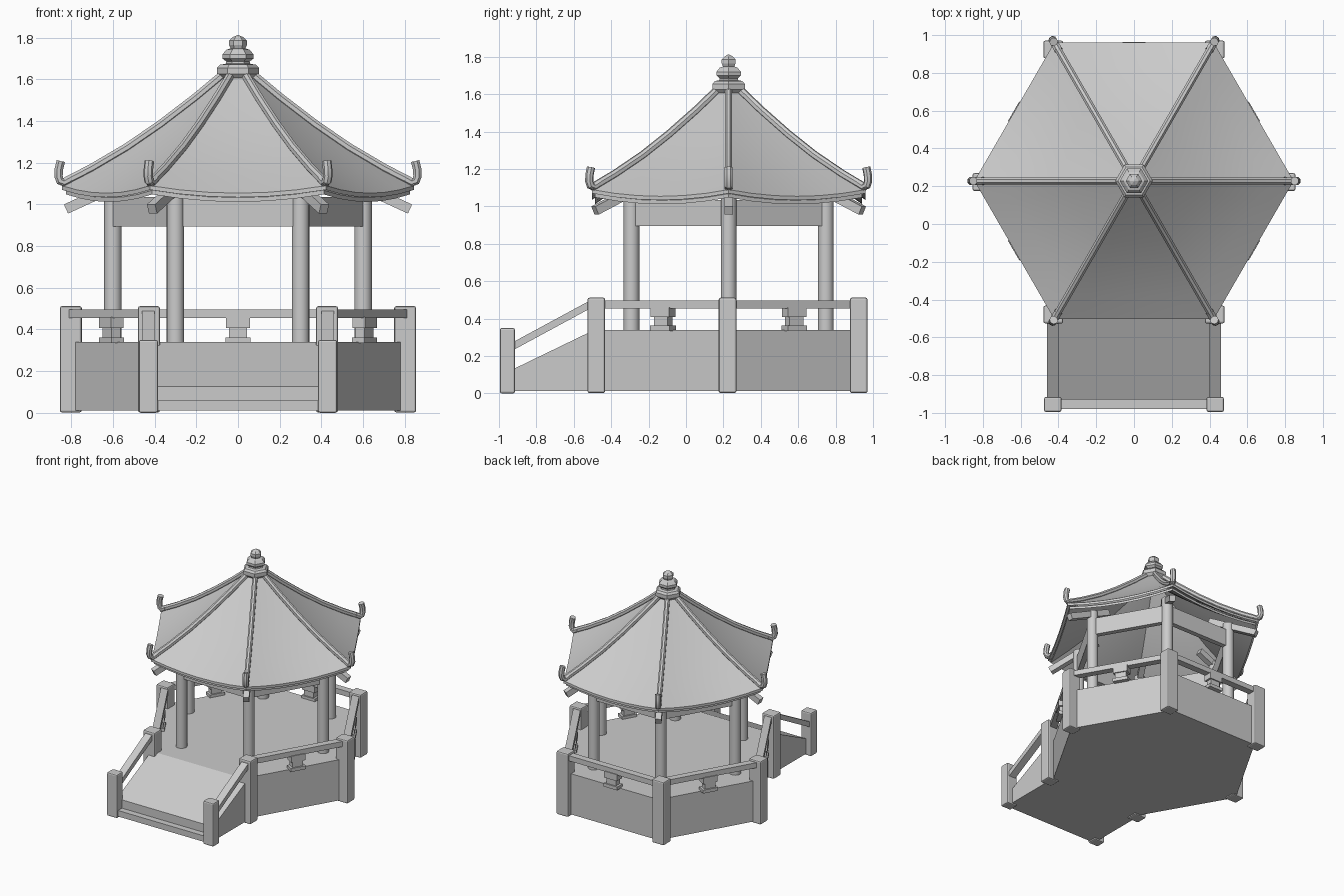
import bpy, bmesh
from math import sin, cos, pi, radians
from mathutils import Vector, Matrix

if "Cube" in bpy.data.objects:
    bpy.data.objects.remove(bpy.data.objects["Cube"])

CY = 0.228  # pavilion centre in y


def finish(name, bm, bevel=0, smooth=False):
    bmesh.ops.recalc_face_normals(bm, faces=bm.faces)
    me = bpy.data.meshes.new(name)
    bm.to_mesh(me)
    bm.free()
    ob = bpy.data.objects.new(name, me)
    bpy.context.collection.objects.link(ob)
    if bevel:
        m = ob.modifiers.new("bevel", 'BEVEL')
        m.width = bevel
        m.segments = 2
    if smooth:
        bpy.context.view_layer.objects.active = ob
        ob.select_set(True)
        bpy.ops.object.shade_smooth_by_angle(angle=radians(35))
        ob.select_set(False)
    return ob


def hexpt(r, k, z=0.0):
    return Vector((r * cos(k * pi / 3), CY + r * sin(k * pi / 3), z))


def box(name, c, size, bevel=0):
    bm = bmesh.new()
    bmesh.ops.create_cube(bm, size=1, matrix=Matrix.Translation(c) @ Matrix.Diagonal((*size, 1)))
    return finish(name, bm, bevel)


def bar(name, a, b, w, h):
    # rectangular bar from a to b, kept level across its width
    a, b = Vector(a), Vector(b)
    d = (b - a).normalized()
    side = d.cross(Vector((0, 0, 1))).normalized()
    up = side.cross(d)
    bm = bmesh.new()
    rings = [[bm.verts.new(p + side * s * w / 2 + up * u * h / 2)
              for s, u in ((-1, -1), (1, -1), (1, 1), (-1, 1))] for p in (a, b)]
    skin(bm, rings)
    return finish(name, bm)


def skin(bm, rings):
    for r0, r1 in zip(rings, rings[1:]):
        n = len(r0)
        for i in range(n):
            bm.faces.new((r0[i], r0[(i + 1) % n], r1[(i + 1) % n], r1[i]))
    bm.faces.new(rings[0])
    bm.faces.new(rings[-1])


def lathe(name, prof, c, n, rot=0, smooth=False):
    bm = bmesh.new()
    skin(bm, [[bm.verts.new((c[0] + r * cos(rot + 2 * pi * i / n),
                             c[1] + r * sin(rot + 2 * pi * i / n), z)) for i in range(n)]
              for r, z in prof])
    return finish(name, bm, smooth=smooth)


# platform and ramp
lathe("platform", [(0.81, 0.012), (0.81, 0.34)], (0, CY), 6)
bm = bmesh.new()
side_prof = [(-0.45, 0.012), (-0.98, 0.012), (-0.98, 0.06), (-0.93, 0.06),
             (-0.93, 0.127), (-0.49, 0.34), (-0.45, 0.34)]
skin(bm, [[bm.verts.new((x, y, z)) for y, z in side_prof] for x in (-0.43, 0.43)])
finish("ramp", bm)

# railing posts
for k in range(6):
    p = hexpt(0.81, k)
    x = p.x * (0.99 if k % 3 == 0 else 1.055)
    y = p.y - 0.006
    box("railing_post", (x, y, 0.257), (0.105, 0.094, 0.51), 0.01)
for s in (-1, 1):
    box("ramp_post", (s * 0.43, -0.955, 0.175), (0.092, 0.08, 0.35), 0.01)
    bar("ramp_rail", (s * 0.43, -0.93, 0.25), (s * 0.43, -0.49, 0.488), 0.06, 0.038)

# rails and their short supports on the five closed sides
for k in (-1, 0, 1, 2, 3):
    a, b = hexpt(0.81, k, 0.475), hexpt(0.81, k + 1, 0.475)
    bar("railing_rail", a, b, 0.055, 0.042)
    d = (b - a).normalized()
    m = (a + b) / 2
    for w, t, z0, z1 in ((0.12, 0.07, 0.335, 0.362), (0.085, 0.05, 0.36, 0.41), (0.115, 0.068, 0.408, 0.46)):
        zc = Vector((m.x, m.y, (z0 + z1) / 2))
        bar("railing_support", zc - d * w / 2, zc + d * w / 2, t, z1 - z0)

# columns, lintels and corner rafters
for k in range(6):
    c = hexpt(0.6, k)
    lathe("column", [(0.042, 0.33), (0.042, 1.1)], (c.x, c.y), 20, smooth=True)
    bar("lintel", hexpt(0.6, k, 0.965), hexpt(0.6, k + 1, 0.965), 0.04, 0.14)
    bar("corner_rafter", hexpt(0.45, k, 1.15), hexpt(0.825, k, 0.978), 0.045, 0.048)

# curved roof: ridge profile (radius, height), eaves sag between corners
PROF = [(0.05, 1.63), (0.2, 1.505), (0.37, 1.375), (0.53, 1.265), (0.7, 1.165), (0.845, 1.09)]


def roof_shell(name, scale, dz, thick):
    bm = bmesh.new()
    N = 6
    rings = []
    for r, z in PROF:
        s = r / 0.845
        ring = []
        for k in range(6):
            for i in range(N):
                t = i / N
                p = hexpt(r * scale, k).lerp(hexpt(r * scale, k + 1), t)
                sag = 0.036 * s * s * (1 - (2 * t - 1) ** 2)
                ring.append(bm.verts.new((p.x, p.y, z + dz - sag)))
        rings.append(ring)
    n = len(rings[0])
    for r0, r1 in zip(rings, rings[1:]):
        for i in range(n):
            bm.faces.new((r0[i], r1[i], r1[(i + 1) % n], r0[(i + 1) % n]))
    # thickness straight down
    geo = bmesh.ops.extrude_face_region(bm, geom=bm.faces[:], use_keep_orig=True)
    for v in geo["geom"]:
        if isinstance(v, bmesh.types.BMVert):
            v.co.z -= thick
    finish(name, bm, smooth=True)


roof_shell("roof", 1.0, 0.0, 0.02)
roof_shell("roof_underlayer", 0.975, -0.022, 0.02)


# ridges with upturned ends
def ridge(name, k, path, w, h):
    u = Vector((cos(k * pi / 3), sin(k * pi / 3), 0))
    side = Vector((-u.y, u.x, 0))
    pts = [hexpt(r, k, z) for r, z in path]
    bm = bmesh.new()
    rings = []
    for i, p in enumerate(pts):
        d = (pts[min(i + 1, len(pts) - 1)] - pts[max(i - 1, 0)]).normalized()
        nrm = d.cross(side).normalized()
        rings.append([bm.verts.new(p + side * w * cos(a) + nrm * h * sin(a))
                      for a in (pi / 8 + j * pi / 4 for j in range(8))])
    skin(bm, rings)
    finish(name, bm, smooth=True)


for k in range(6):
    ridge("ridge", k, [(r, z + 0.008) for r, z in PROF], 0.02, 0.024)
    ridge("ridge_tip", k, [(0.80, 1.122), (0.832, 1.104), (0.853, 1.112), (0.861, 1.135),
                           (0.859, 1.17), (0.85, 1.208)], 0.023, 0.022)

# stacked finial
lathe("finial", [(0.06, 1.59), (0.085, 1.61), (0.1, 1.625), (0.1, 1.655), (0.085, 1.67),
                 (0.058, 1.675), (0.056, 1.685), (0.075, 1.7), (0.075, 1.72), (0.055, 1.742),
                 (0.035, 1.748), (0.043, 1.765), (0.043, 1.785), (0.025, 1.802), (0.004, 1.812)], (0, CY), 6)
